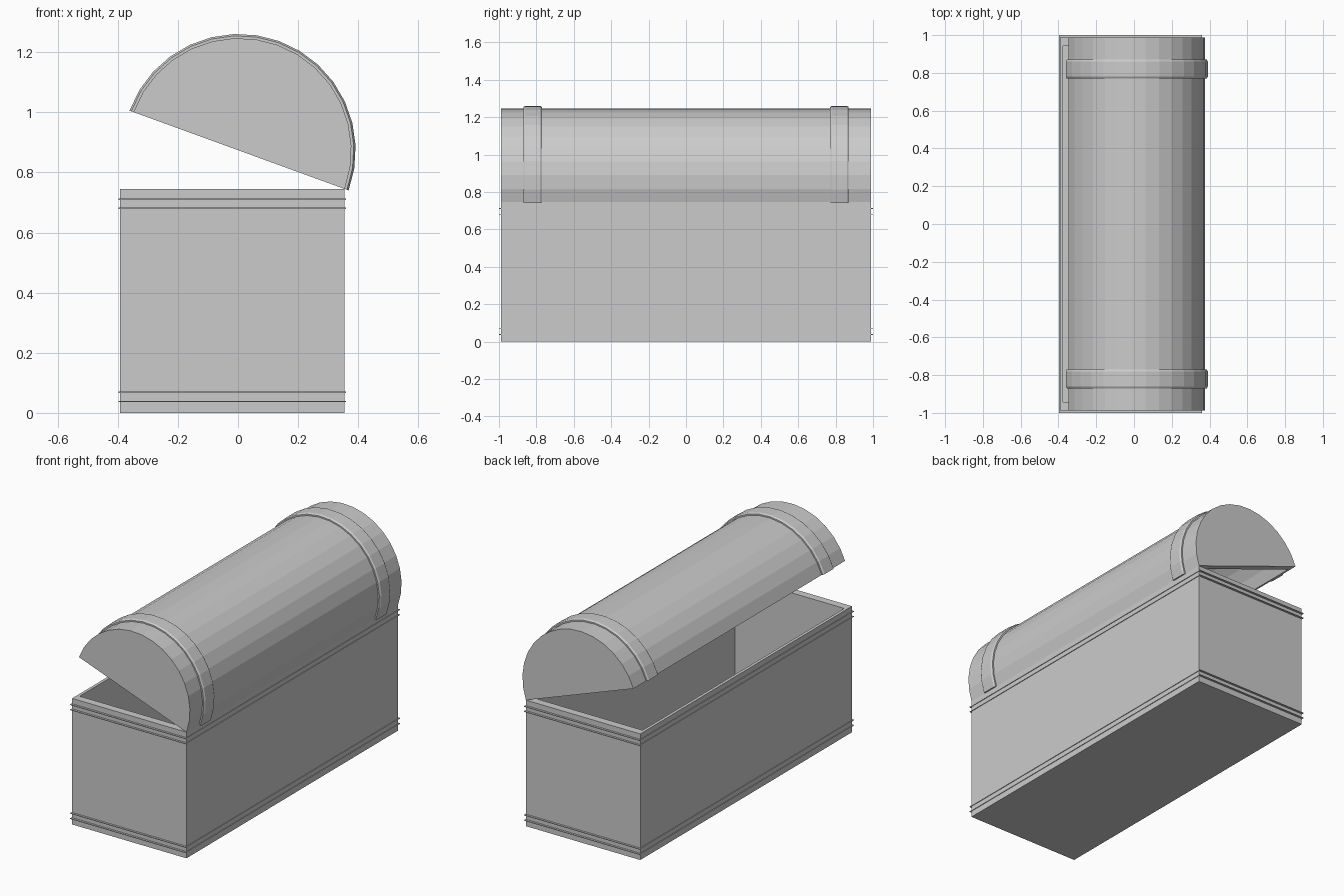
import bpy, bmesh
from math import pi, cos, sin, radians

if "Cube" in bpy.data.objects:
    bpy.data.objects.remove(bpy.data.objects["Cube"])

W, L, H = 0.374, 0.988, 0.745     # half width, half length, body height
CX = -0.019                       # body centre in x
INNER = 0.953                     # inner walls as a share of the outer size
SEG = 16                          # facets of the half-round lid


def make_object(name, bm):
    bmesh.ops.recalc_face_normals(bm, faces=bm.faces)
    me = bpy.data.meshes.new(name)
    bm.to_mesh(me)
    bm.free()
    ob = bpy.data.objects.new(name, me)
    bpy.context.collection.objects.link(ob)
    return ob


def loft(bm, rings, closed=False):
    """Bridge closed vertex rings in order; returns the vertex rings."""
    vs = [[bm.verts.new(p) for p in r] for r in rings]
    n = len(vs[0])
    pairs = list(zip(vs, vs[1:])) + ([(vs[-1], vs[0])] if closed else [])
    for a, b in pairs:
        for i in range(n):
            j = (i + 1) % n
            bm.faces.new((a[i], a[j], b[j], b[i]))
    return vs


def rect(s, z, ex=0.0, ey=0.0):
    x, y = W * s + ex, L * s + ey
    return [(CX + a * x, b * y, z) for a, b in ((-1, -1), (1, -1), (1, 1), (-1, 1))]


# Open-topped body with a floor
bm = bmesh.new()
rings = loft(bm, [rect(1, 0), rect(1, H), rect(INNER, H), rect(INNER, 0.035)])
bm.faces.new(rings[0])
bm.faces.new(rings[-1])
make_object("chest_body", bm)

# Thin trim rings around the body, two low and two high
for i, z in enumerate((0.038, 0.069, 0.681, 0.711)):
    bm = bmesh.new()
    lo, hi = z - 0.002, z + 0.002
    loft(bm, [rect(1, lo), rect(1, lo, 0.004, 0.012),
              rect(1, hi, 0.004, 0.012), rect(1, hi)], closed=True)
    make_object(f"trim_ring_{i + 1}", bm)


def arc(r, y):
    return [(-W + r * cos(pi * k / SEG), y, r * sin(pi * k / SEG)) for k in range(SEG + 1)]


def hinge(ob):
    ob.location = (CX + W, 0, H)
    ob.rotation_euler = (0, radians(20), 0)


# Hollow half-round lid, open underneath
bm = bmesh.new()
shells = []
for s in (1, INNER):
    a, b = ([bm.verts.new(p) for p in arc(W * s, y)] for y in (-L * s, L * s))
    for i in range(SEG):
        bm.faces.new((a[i], a[i + 1], b[i + 1], b[i]))
    bm.faces.new(a)
    bm.faces.new(b)
    shells.append((a[0], b[0], b[-1], a[-1]))
out, inn = shells
for i in range(4):
    j = (i + 1) % 4
    bm.faces.new((out[i], out[j], inn[j], inn[i]))
hinge(make_object("lid", bm))

# Chamfered straps over the lid
section = [(W - 0.002, -0.05), (W + 0.008, -0.05), (W + 0.014, -0.04),
           (W + 0.014, 0.04), (W + 0.008, 0.05), (W - 0.002, 0.05)]
for name, yc in (("front_strap", -0.82), ("back_strap", 0.82)):
    bm = bmesh.new()
    rings = [[(-W + r * cos(pi * k / SEG), yc + y, r * sin(pi * k / SEG))
              for r, y in section] for k in range(SEG + 1)]
    vs = loft(bm, rings)
    bm.faces.new(vs[0])
    bm.faces.new(vs[-1])
    hinge(make_object(name, bm))
